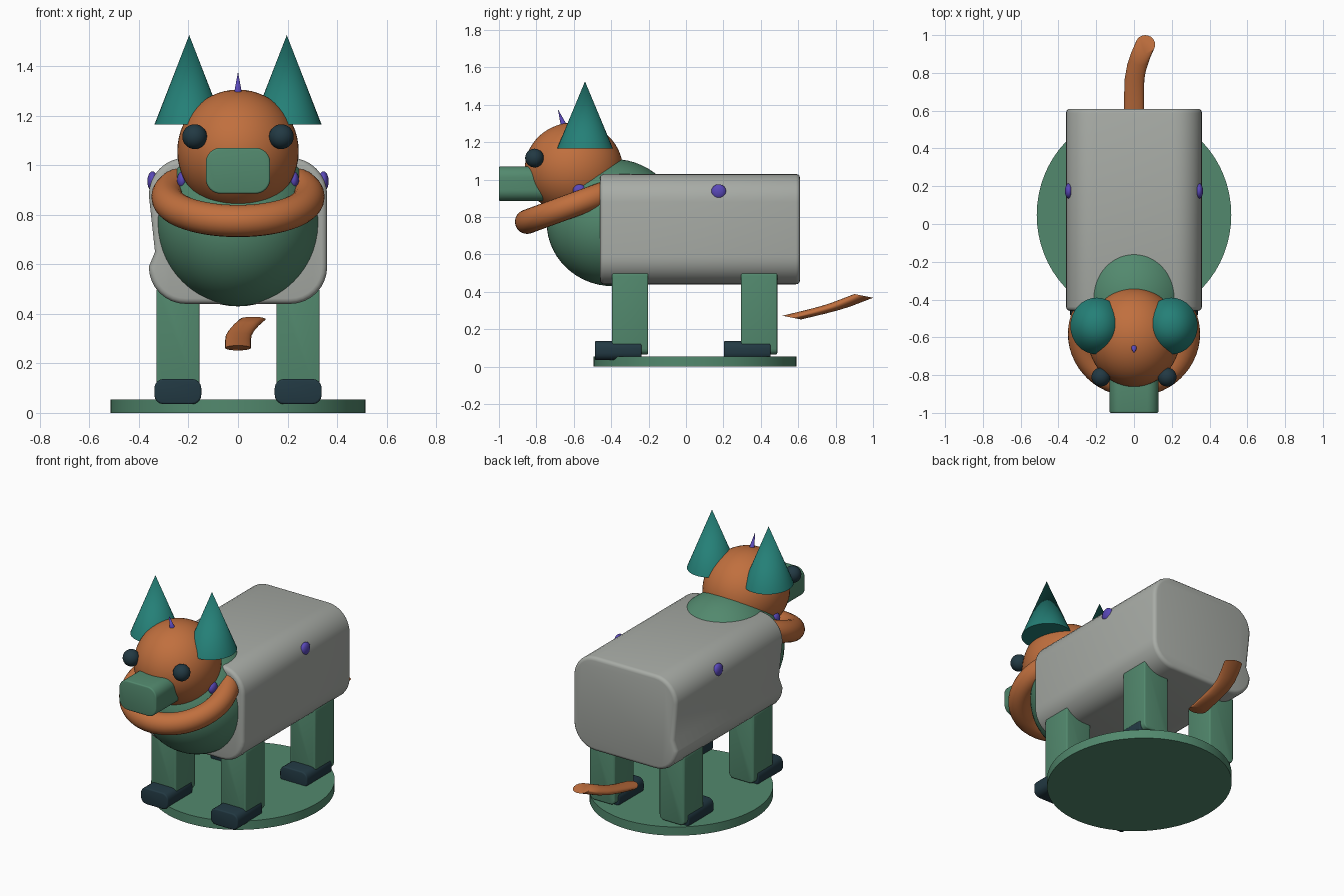
import bpy, bmesh, math
from mathutils import Matrix, Vector

if "Cube" in bpy.data.objects:
    bpy.data.objects.remove(bpy.data.objects["Cube"])


def colour(name, rgb):
    m = bpy.data.materials.new(name)
    m.diffuse_color = (*rgb, 1)
    m.use_nodes = True
    m.node_tree.nodes["Principled BSDF"].inputs["Base Color"].default_value = m.diffuse_color
    return m


ORANGE = colour("orange", (0.53, 0.16, 0.048))
GREY = colour("grey", (0.39, 0.41, 0.38))
GREEN = colour("green", (0.085, 0.25, 0.155))
TEAL = colour("teal", (0.018, 0.215, 0.185))
NAVY = colour("navy", (0.016, 0.041, 0.056))
PURPLE = colour("purple", (0.10, 0.065, 0.48))


def finish(bm, name, mat, angle=35):
    bmesh.ops.recalc_face_normals(bm, faces=bm.faces[:])
    me = bpy.data.meshes.new(name)
    bm.to_mesh(me)
    bm.free()
    me.materials.append(mat)
    ob = bpy.data.objects.new(name, me)
    bpy.context.collection.objects.link(ob)
    bpy.ops.object.select_all(action='DESELECT')
    ob.select_set(True)
    bpy.context.view_layer.objects.active = ob
    bpy.ops.object.shade_smooth_by_angle(angle=math.radians(angle))
    return ob


def ball(name, mat, loc, radii, seg=40):
    bm = bmesh.new()
    m = Matrix.Translation(loc) @ Matrix.Diagonal((*radii, 1))
    bmesh.ops.create_uvsphere(bm, u_segments=seg, v_segments=seg // 2, radius=1, matrix=m)
    return finish(bm, name, mat)


def cone(name, mat, loc, size, top=0.0, tilt=0.0, seg=32):
    # loc is the base centre; size is x radius, y radius, height
    bm = bmesh.new()
    m = (Matrix.Translation(loc) @ Matrix.Rotation(tilt, 4, 'X')
         @ Matrix.Diagonal((*size, 1)) @ Matrix.Translation((0, 0, 0.5)))
    bmesh.ops.create_cone(bm, cap_ends=True, segments=seg, radius1=1, radius2=top, depth=1, matrix=m)
    return finish(bm, name, mat)


def rounded(x0, x1, z0, z1, r, n=8):
    # rounded rectangle, from the lower left corner
    pts = []
    for cx, cz, start in ((x0 + r, z0 + r, 180), (x1 - r, z0 + r, 270),
                          (x1 - r, z1 - r, 0), (x0 + r, z1 - r, 90)):
        for i in range(n + 1):
            a = math.radians(start + 90 * i / n)
            pts.append((cx + r * math.cos(a), cz + r * math.sin(a)))
    return pts


def prism(name, mat, pts, y0, y1, bevel):
    # profile in x, z extruded along y with softened end rims
    bm = bmesh.new()
    a = [bm.verts.new((x, y0, z)) for x, z in pts]
    b = [bm.verts.new((x, y1, z)) for x, z in pts]
    caps = [bm.faces.new(a), bm.faces.new(b[::-1])]
    n = len(pts)
    for i in range(n):
        j = (i + 1) % n
        bm.faces.new((a[i], b[i], b[j], a[j]))
    bmesh.ops.recalc_face_normals(bm, faces=bm.faces[:])
    rims = [e for f in caps for e in f.edges]
    bmesh.ops.bevel(bm, geom=rims, offset=bevel, segments=3, profile=0.5, affect='EDGES')
    return finish(bm, name, mat)


# round stand
cone("stand", GREEN, (0, 0.048, 0), (0.515, 0.543, 0.055), top=1.0, seg=64)

# body with a groove low on the left flank
profile = rounded(-0.36, 0.36, 0.44, 1.03, 0.15) + [(-0.335, 0.65)]
prism("body", GREY, profile, -0.46, 0.61, 0.022)

# chest, head, muzzle
ball("chest", GREEN, (0, -0.39, 0.77), (0.33, 0.355, 0.34), 56)
ball("head", ORANGE, (0, -0.6, 1.057), (0.245, 0.262, 0.248), 56)
prism("muzzle", GREEN, rounded(-0.13, 0.13, 0.885, 1.07, 0.06), -1.0, -0.7, 0.008)

# crest spike leaning forward
cone("crest_spike", PURPLE, (0, -0.65, 1.28), (0.018, 0.018, 0.103), tilt=math.radians(20), seg=16)

# paired parts
for side, s in (("left", -1), ("right", 1)):
    cone(side + "_ear", TEAL, (s * 0.197, -0.54, 1.165), (0.14, 0.15, 0.36))
    ball(side + "_eye", NAVY, (s * 0.175, -0.81, 1.115), (0.05, 0.05, 0.05), 28)
    ball(side + "_flank_spot", PURPLE, (s * 0.345, 0.175, 0.935), (0.021, 0.04, 0.04), 24)
    ball(side + "_neck_spot", PURPLE, (s * 0.225, -0.57, 0.94), (0.021, 0.035, 0.035), 24)
    for end, y in (("front", -0.395), ("rear", 0.295)):
        x0, x1 = sorted((s * 0.155, s * 0.33))
        prism(f"{end}_{side}_leg", GREEN, rounded(x0, x1, 0.065, 0.515, 0.03, 4), y, y + 0.193, 0.008)
        x0, x1 = sorted((s * 0.148, s * 0.338))
        prism(f"{end}_{side}_foot", NAVY, rounded(x0, x1, 0.035, 0.137, 0.038, 4), y - 0.092, y + 0.158, 0.008)

# tilted collar ring
bm = bmesh.new()
place = Matrix.Translation((0, -0.582, 0.872)) @ Matrix.Rotation(math.radians(20), 4, 'X')
N, M = 56, 20
grid = []
for i in range(N):
    u = math.tau * i / N
    ring = []
    for j in range(M):
        v = math.tau * j / M
        r = 0.285 + 0.065 * math.cos(v)
        ring.append(bm.verts.new(place @ Vector((r * math.cos(u), r * math.sin(u), 0.065 * math.sin(v)))))
    grid.append(ring)
for i in range(N):
    for j in range(M):
        k, l = (i + 1) % N, (j + 1) % M
        bm.faces.new((grid[i][j], grid[k][j], grid[k][l], grid[i][l]))
finish(bm, "collar", ORANGE)

# flattened tail swept from near-level circles
path = [(0, 0.565, 0.262), (0, 0.69, 0.292), (0.003, 0.77, 0.313),
        (0.014, 0.83, 0.332), (0.034, 0.89, 0.355), (0.06, 0.95, 0.378)]
bm = bmesh.new()
rings = []
for x, y, z in path:
    ring = []
    for j in range(20):
        a = math.tau * j / 20
        dx, dy = 0.052 * math.cos(a), 0.05 * math.sin(a)
        ring.append(bm.verts.new((x + dx, y + dy, z - 0.2 * dy)))
    rings.append(ring)
for p, q in zip(rings, rings[1:]):
    for j in range(20):
        l = (j + 1) % 20
        bm.faces.new((p[j], p[l], q[l], q[j]))
bm.faces.new(rings[0][::-1])
bm.faces.new(rings[-1])
finish(bm, "tail", ORANGE, 50)
